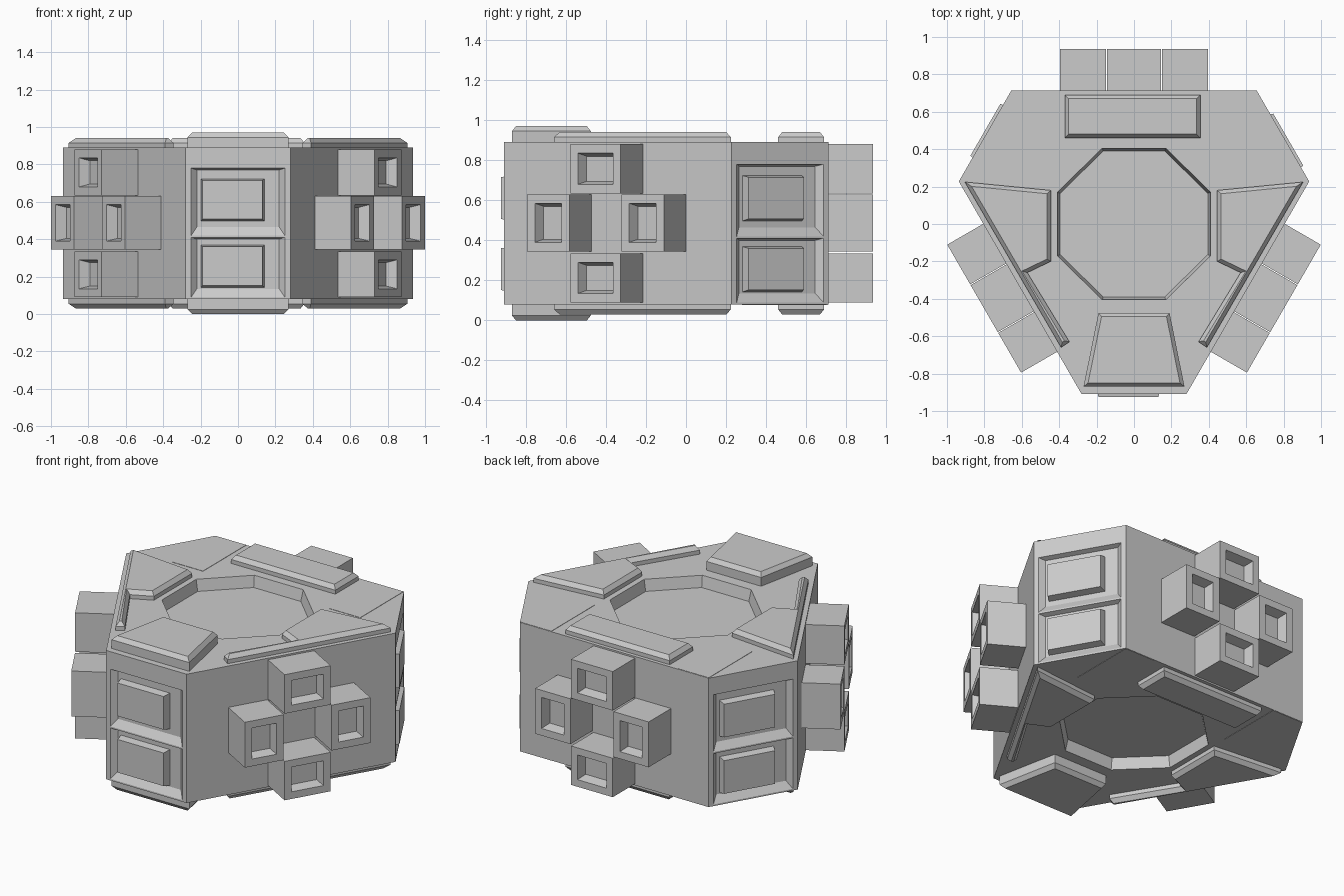
import bpy, bmesh
from math import radians
from mathutils import Matrix, Vector

if "Cube" in bpy.data.objects:
    bpy.data.objects.remove(bpy.data.objects["Cube"])

CY, MID = 0.01, 0.485          # plan centre of symmetry, mid height
ZB, ZT = 0.08, 0.89            # hull bottom and top


def loft(name, rings, mirror_z=False):
    """Skin equal-length rings of 3D points and cap both ends."""
    bm = bmesh.new()
    for flip in ([False, True] if mirror_z else [False]):
        vs = [[bm.verts.new((p[0], p[1], 2 * MID - p[2] if flip else p[2])) for p in r]
              for r in rings]
        n = len(vs[0])
        for a, b in zip(vs, vs[1:]):
            for i in range(n):
                j = (i + 1) % n
                bm.faces.new((a[i], a[j], b[j], b[i]))
        bm.faces.new(vs[0])
        bm.faces.new(vs[-1])
    bmesh.ops.recalc_face_normals(bm, faces=bm.faces)
    me = bpy.data.meshes.new(name)
    bm.to_mesh(me)
    bm.free()
    ob = bpy.data.objects.new(name, me)
    bpy.context.collection.objects.link(ob)
    return ob


def inset(poly, d):
    """Mitred inward offset of a 2D polygon."""
    pts = [Vector(p) for p in poly]
    n = len(pts)
    area = sum(pts[i].x * pts[(i + 1) % n].y - pts[(i + 1) % n].x * pts[i].y for i in range(n))
    s = 1 if area > 0 else -1
    out = []
    for i in range(n):
        e1 = (pts[i] - pts[i - 1]).normalized()
        e2 = (pts[(i + 1) % n] - pts[i]).normalized()
        n1, n2 = Vector((-e1.y, e1.x)) * s, Vector((-e2.y, e2.x)) * s
        out.append(pts[i] + (n1 + n2) * d / (1 + n1.dot(n2)))
    return out


def at(poly, z):
    return [(p[0], p[1], z) for p in poly]


def wall(angle, dist, u0, u1, z0, z1):
    """Rectangle parallel to a side wall, at a distance from the centre."""
    m = Matrix.Translation((0, CY, 0)) @ Matrix.Rotation(radians(angle), 4, 'Z')
    return [m @ Vector((u, -dist, z)) for u, z in ((u0, z0), (u1, z0), (u1, z1), (u0, z1))]


def cut(ob, cutter):
    mod = ob.modifiers.new("cut", 'BOOLEAN')
    mod.operation, mod.solver, mod.object = 'DIFFERENCE', 'EXACT', cutter
    dg = bpy.context.evaluated_depsgraph_get()
    me = bpy.data.meshes.new_from_object(ob.evaluated_get(dg))
    ob.modifiers.clear()
    ob.data = me
    bpy.data.objects.remove(cutter)


# Hull: hexagon with alternating long and short walls
hexagon = []
for a in (0, 120, 240):
    for u in (-0.28, 0.28):
        p = Matrix.Rotation(radians(a), 2) @ Vector((u, -0.92))
        hexagon.append((p.x, p.y + CY))
hull = loft("hull", [at(hexagon, ZB), at(hexagon, ZT)])

# Octagonal recess, top and bottom
octagon = [(0.41, -0.17), (0.41, 0.17), (0.17, 0.405), (-0.17, 0.405),
           (-0.41, 0.17), (-0.41, -0.17), (-0.17, -0.405), (0.17, -0.405)]
cut(hull, loft("recess_cutter", [at(inset(octagon, 0.015), ZT - 0.07), at(octagon, ZT),
                                 at(octagon, ZT + 0.1)], True))

# Short walls: two sloped bays each, with a raised panel inside
for k, a in enumerate((0, 120, 240)):
    for j, z in enumerate((0.09, 0.42)):
        top = z + (0.32 if j == 0 else 0.36)
        cut(hull, loft("bay_cutter", [
            wall(a, 0.89, -0.22, 0.22, z + 0.045, top - 0.01),
            wall(a, 0.92, -0.25, 0.25, z, top),
            wall(a, 1.0, -0.25, 0.25, z, top)]))
        pz = (0.14, 0.495)[j]
        loft(f"bay_panel_{k}_{j}", [
            wall(a, 0.88, -0.20, 0.145, pz, pz + 0.23),
            wall(a, 0.935, -0.19, 0.13, pz + 0.012, pz + 0.22)])

# Long walls: diamond of four hollow-faced blocks
blocks = {"upper": (-0.145, 0.145, 0.635, 0.88), "lower": (-0.145, 0.145, 0.09, 0.335),
          "left": (-0.395, -0.15, 0.345, 0.63), "right": (0.15, 0.395, 0.345, 0.63)}
for k, a in enumerate((60, 180, 300)):
    for side, (u0, u1, z0, z1) in blocks.items():
        rings = [wall(a, d, u0 + i, u1 - i, z0 + i, z1 - i)
                 for d, i in ((0.68, 0), (0.925, 0), (0.925, 0.045), (0.865, 0.06))]
        loft(f"block_{side}_{k}", rings)


# Raised chamfered plates, top and bottom
def plate(name, poly, z):
    loft(name, [at(poly, ZT - 0.01), at(poly, z - 0.025), at(inset(poly, 0.02), z)], True)


plate("front_plate", [(-0.27, -0.87), (0.27, -0.87), (0.19, -0.475), (-0.19, -0.475)], 0.97)
plate("back_plate", [(-0.37, 0.46), (0.355, 0.46), (0.355, 0.69), (-0.37, 0.69)], 0.94)
for side, s in (("left", -1), ("right", 1)):
    poly = [(0.905, 0.225), (0.445, 0.18), (0.445, -0.20), (0.57, -0.26),
            (0.345, -0.63), (0.39, -0.66)]
    plate(f"{side}_plate", [(s * x, y) for x, y in poly], 0.94)
    # Nearly flush rectangles at the back corners
    rect = [(s * x, y) for x, y in ((0.44, 0.28), (0.655, 0.28), (0.655, 0.71), (0.44, 0.71))]
    loft(f"{side}_inlay", [at(rect, ZT - 0.02), at(rect, ZT + 0.002)], True)
